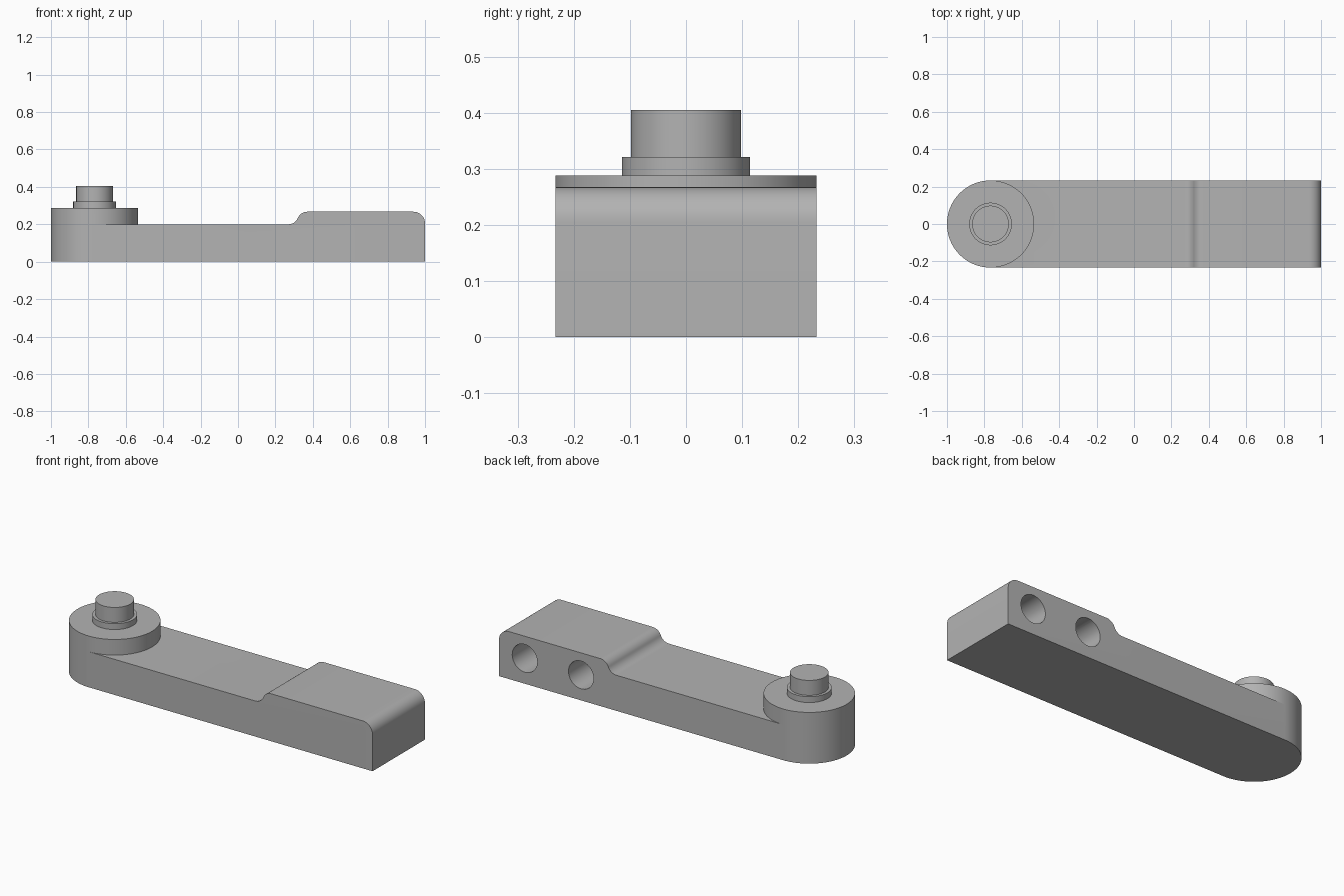
import bpy, bmesh
from math import sin, cos, pi, radians, atan2
from mathutils import Matrix, Vector

if "Cube" in bpy.data.objects:
    bpy.data.objects.remove(bpy.data.objects["Cube"], do_unlink=True)

# Main dimensions
HALF_W = 0.233           # half width of the arm, also the boss radius
PIVOT_X = HALF_W - 1     # axis of boss and pin
LOW, HIGH, BOSS_TOP = 0.2, 0.267, 0.288

grey = bpy.data.materials.new("plain grey")
grey.use_nodes = True
grey.diffuse_color = (0.45, 0.45, 0.45, 1)
grey.node_tree.nodes["Principled BSDF"].inputs["Base Color"].default_value = grey.diffuse_color


def finish(name, bm):
    bmesh.ops.recalc_face_normals(bm, faces=bm.faces[:])
    mesh = bpy.data.meshes.new(name)
    bm.to_mesh(mesh)
    bm.free()
    mesh.materials.append(grey)
    obj = bpy.data.objects.new(name, mesh)
    bpy.context.collection.objects.link(obj)
    return obj


def cylinder(name, start, end, radius, segments=96):
    start, end = Vector(start), Vector(end)
    axis = end - start
    turn = axis.to_track_quat('Z', 'Y').to_matrix().to_4x4()
    bm = bmesh.new()
    bmesh.ops.create_cone(bm, cap_ends=True, segments=segments, radius1=radius,
                          radius2=radius, depth=axis.length,
                          matrix=Matrix.Translation((start + end) / 2) @ turn)
    return finish(name, bm)


def arc(cx, cz, r, a0, a1, steps=12):
    return [(cx + r * cos(a0 + (a1 - a0) * i / steps),
             cz + r * sin(a0 + (a1 - a0) * i / steps)) for i in range(steps + 1)]


def combine(target, tool, operation):
    mod = target.modifiers.new(operation.title(), 'BOOLEAN')
    mod.operation, mod.object, mod.solver = operation, tool, 'EXACT'
    bpy.context.view_layer.update()
    result = target.evaluated_get(bpy.context.evaluated_depsgraph_get())
    mesh = bpy.data.meshes.new_from_object(result)
    target.modifiers.clear()
    target.data = mesh
    bpy.data.objects.remove(tool, do_unlink=True)


def smooth(obj):
    obj.data.polygons.foreach_set("use_smooth", [True] * len(obj.data.polygons))
    obj.data.set_sharp_from_angle(angle=radians(35))


# Arm: side profile with a rounded end and an S-shaped step, extruded across
step_x0, step_x1, end_r = 0.27, 0.37, 0.062
bend = 2 * atan2(HIGH - LOW, step_x1 - step_x0)
step_r = (step_x1 - step_x0) / (2 * sin(bend))
profile = [(PIVOT_X, 0), (1, 0)]
profile += arc(1 - end_r, HIGH - end_r, end_r, 0, pi / 2)
profile += arc(step_x1, HIGH - step_r, step_r, pi / 2, pi / 2 + bend)
profile += arc(step_x0, LOW + step_r, step_r, bend - pi / 2, -pi / 2)[1:]
profile.append((PIVOT_X, LOW))

bm = bmesh.new()
side = bm.faces.new([bm.verts.new((x, -HALF_W, z)) for x, z in profile])
extruded = bmesh.ops.extrude_face_region(bm, geom=[side], use_keep_orig=True)
bmesh.ops.translate(bm, vec=(0, 2 * HALF_W, 0),
                    verts=[v for v in extruded["geom"] if isinstance(v, bmesh.types.BMVert)])
arm = finish("arm", bm)

# Round boss joined to the arm
boss = cylinder("boss", (PIVOT_X, 0, 0), (PIVOT_X, 0, BOSS_TOP), HALF_W)
combine(arm, boss, 'UNION')

# Two blind holes in the back
for x in (0.49, 0.84):
    drill = cylinder("hole_cutter", (x, -0.12, 0.143), (x, HALF_W + 0.1, 0.143), 0.078, 48)
    drill.hide_render = True
    combine(arm, drill, 'DIFFERENCE')
smooth(arm)

# Stepped pin on the boss
for name, radius, z0, z1 in (("pin_collar", 0.114, BOSS_TOP, 0.321),
                             ("pin", 0.098, 0.321, 0.405)):
    smooth(cylinder(name, (PIVOT_X, 0, z0), (PIVOT_X, 0, z1), radius, 64))
